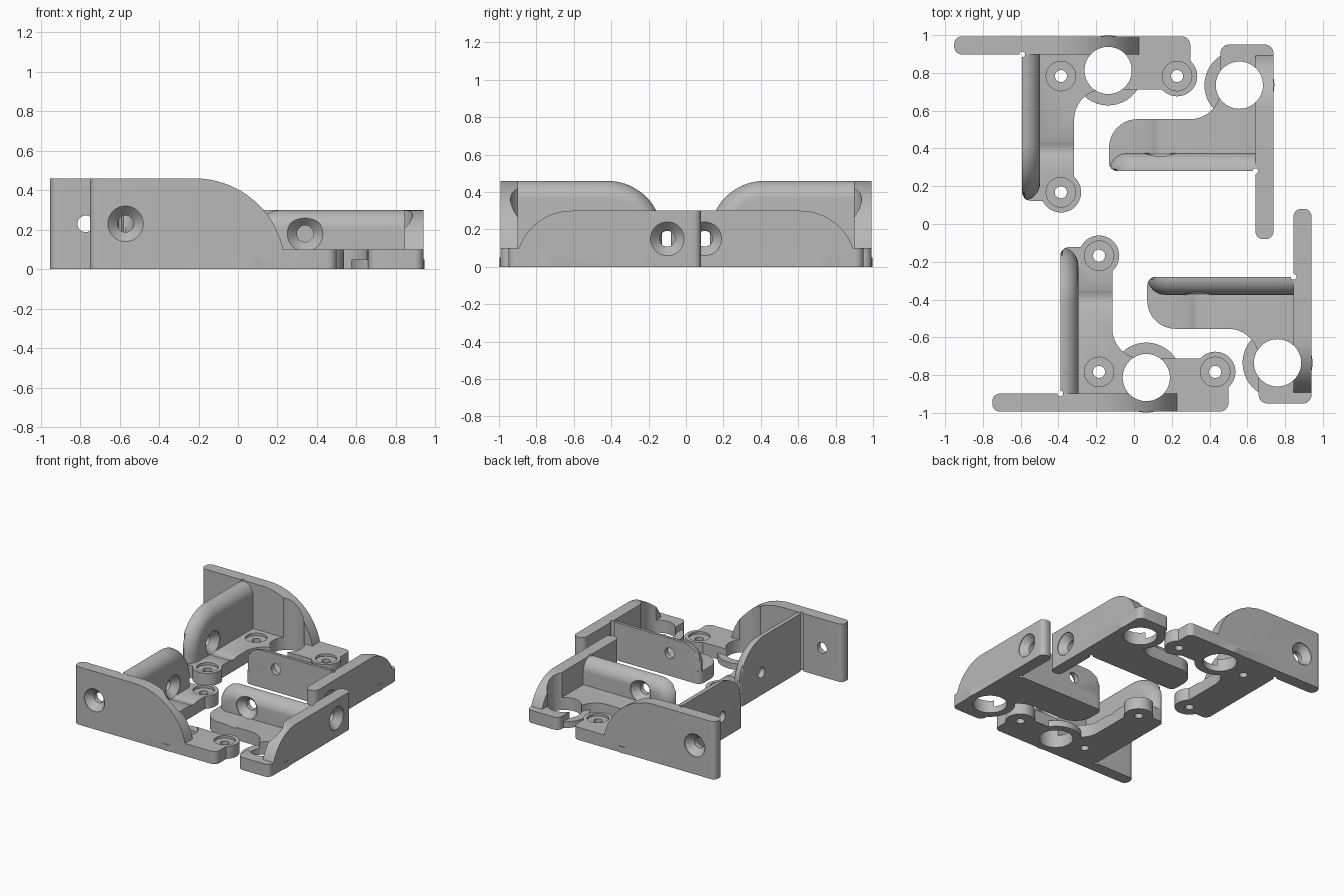
import bpy, bmesh
from math import sin, cos, pi, sqrt
from mathutils import Matrix, Vector

cube = bpy.data.objects.get("Cube")
if cube:
    bpy.data.objects.remove(cube, do_unlink=True)

T = 0.095          # wall thickness
PLATE = 0.1        # base plate thickness

grey = bpy.data.materials.new("plain_grey")
grey.use_nodes = True
grey.diffuse_color = (0.48, 0.48, 0.48, 1)
grey.node_tree.nodes["Principled BSDF"].inputs["Base Color"].default_value = (0.48, 0.48, 0.48, 1)


def loft(name, layers):
    """Closed solid through matching outlines, capped at both ends."""
    bm = bmesh.new()
    rings = [[bm.verts.new(p) for p in layer] for layer in layers]
    for a, b in zip(rings, rings[1:]):
        for i in range(len(a)):
            j = (i + 1) % len(a)
            bm.faces.new((a[i], a[j], b[j], b[i]))
    bm.faces.new(rings[0])
    bm.faces.new(rings[-1])
    bmesh.ops.recalc_face_normals(bm, faces=bm.faces)
    mesh = bpy.data.meshes.new(name)
    bm.to_mesh(mesh)
    bm.free()
    mesh.materials.append(grey)
    obj = bpy.data.objects.new(name, mesh)
    bpy.context.collection.objects.link(obj)
    return obj


def lathe(name, axis, centre, profile, n=48):
    """Round solid along an axis; profile holds (position, radius) pairs."""
    a, b = [k for k in range(3) if k != axis]
    layers = []
    for pos, r in profile:
        ring = []
        for i in range(n):
            p = [0, 0, 0]
            p[axis] = pos
            p[a] = centre[0] + r * cos(2 * pi * i / n)
            p[b] = centre[1] + r * sin(2 * pi * i / n)
            ring.append(p)
        layers.append(ring)
    return loft(name, layers)


def rounded(corners, n=12):
    """Right-angled outline with a radius at each (x, y, r) corner."""
    out = []
    for i, (x, y, r) in enumerate(corners):
        p = Vector((x, y))
        if r == 0:
            out.append(p)
            continue
        before = (Vector(corners[i - 1][:2]) - p).normalized()
        after = (Vector(corners[(i + 1) % len(corners)][:2]) - p).normalized()
        c = p + r * (before + after)
        for k in range(n + 1):
            a = pi / 2 * k / n
            out.append(c - r * (after * cos(a) + before * sin(a)))
    return out


def wall_profile(start, end, height, radius, n=20):
    """Side outline of a wall whose far upper corner is rounded."""
    pts = [(start, 0), (start, height)]
    for k in range(n + 1):
        a = pi / 2 * k / n
        pts.append((end - radius + radius * sin(a), height - radius + radius * cos(a)))
    return pts + [(end, 0)]


def corner(d, r):
    """Set-back of a rounded vertical corner at depth d."""
    return r - sqrt(r * r - (r - d) ** 2) if d < r else 0


def long_wall(height):
    layers = []
    for k in range(17):
        d = T * (1 - cos(pi * k / 16)) / 2
        start = -0.36 + corner(min(d, T - d), 0.04)
        layers.append([(t, d, z) for t, z in wall_profile(start, 0.63, height, height - 0.001)])
    return loft("long_wall", layers)


def short_wall(height, radius):
    layers = []
    for k in range(13):
        d = T * sin(pi / 2 * k / 12)
        o = T - sqrt(max(T * T - d * d, 0))
        limit = 0.87 - corner(d, 0.045)
        prof = wall_profile(0.05, 0.87 - o, height - o, radius - o)
        layers.append([(d, min(t, limit), z) for t, z in prof])
    return loft("short_wall", layers)


def bracket(name, matrix, height, wall_radius, end, corner_r, hole_z, bosses):
    # base plate with the inner fillet
    plan = rounded([(0, 0, 0), (end, 0, 0.045), (end, 0.28, 0.045), (0.275, 0.28, 0.16),
                    (0.275, 0.87, corner_r), (0, 0.87, 0.045)])
    body = loft(name, [[(p.x, p.y, z) for p in plan] for z in (0, PLATE)])

    # walls, low ring and screw bosses
    adds = [long_wall(height), short_wall(height, wall_radius),
            lathe("ring", 2, (0.455, 0.18), [(0, 0.185), (0.05, 0.185)], 64)]
    # large round opening and corner relief
    cuts = [lathe("opening", 2, (0.455, 0.18), [(-0.1, 0.125), (0.6, 0.125)], 64),
            lathe("relief", 2, (0, T), [(-0.1, 0.015), (0.6, 0.015)], 16)]
    # countersunk screw holes in both walls
    cuts.append(lathe("long_wall_hole", 1, (-0.18, hole_z),
                      [(-0.05, 0.09), (0.005, 0.09), (0.055, 0.042), (0.15, 0.042)]))
    cuts.append(lathe("short_wall_hole", 0, (0.6, 0.18),
                      [(-0.05, 0.042), (0.04, 0.042), (0.09, 0.09), (0.6, 0.09)]))
    if bosses:
        for c in ((0.205, 0.825), (0.82, 0.21)):
            adds.append(lathe("boss", 2, c, [(0, 0.107), (PLATE, 0.107)]))
        for c in ((0.205, 0.825), (0.82, 0.21), (0.205, 0.21)):
            cuts.append(lathe("boss_hole", 2, c, [(-0.05, 0.032), (0.08, 0.032),
                                                  (0.0801, 0.078), (0.13, 0.078)]))

    for helpers, op in ((adds, 'UNION'), (cuts, 'DIFFERENCE')):
        for h in helpers:
            h.hide_render = True
            m = body.modifiers.new(h.name, 'BOOLEAN')
            m.operation, m.solver, m.object = op, 'EXACT', h
    deps = bpy.context.evaluated_depsgraph_get()
    deps.update()
    mesh = bpy.data.meshes.new_from_object(body.evaluated_get(deps))
    body.modifiers.clear()
    body.data = mesh
    for h in adds + cuts:
        bpy.data.objects.remove(h, do_unlink=True)

    # move into place
    mesh.transform(matrix)
    if matrix.determinant() < 0:
        mesh.flip_normals()
    mesh.materials.clear()
    mesh.materials.append(grey)
    bpy.ops.object.select_all(action='DESELECT')
    body.select_set(True)
    bpy.context.view_layer.objects.active = body
    bpy.ops.object.shade_smooth_by_angle(angle=0.5)


flip = Matrix.Diagonal((1, -1, 1, 1))
shift = Matrix.Translation((-0.202, 0, 0))
large = Matrix.Translation((-0.39, -0.993, 0))
# small brackets stand a quarter turn round, mirrored
small = Matrix(((0, -1, 0, 0.94), (-1, 0, 0, -0.28), (0, 0, 1, 0), (0, 0, 0, 1)))

for side, place in (("front", Matrix.Identity(4)), ("back", shift @ flip)):
    bracket("large_bracket_" + side, place @ large, 0.46, 0.3, 0.89, 0.045, 0.23, True)
    bracket("small_bracket_" + side, place @ small, 0.30, 0.15, 0.67, 0.15, 0.15, False)
